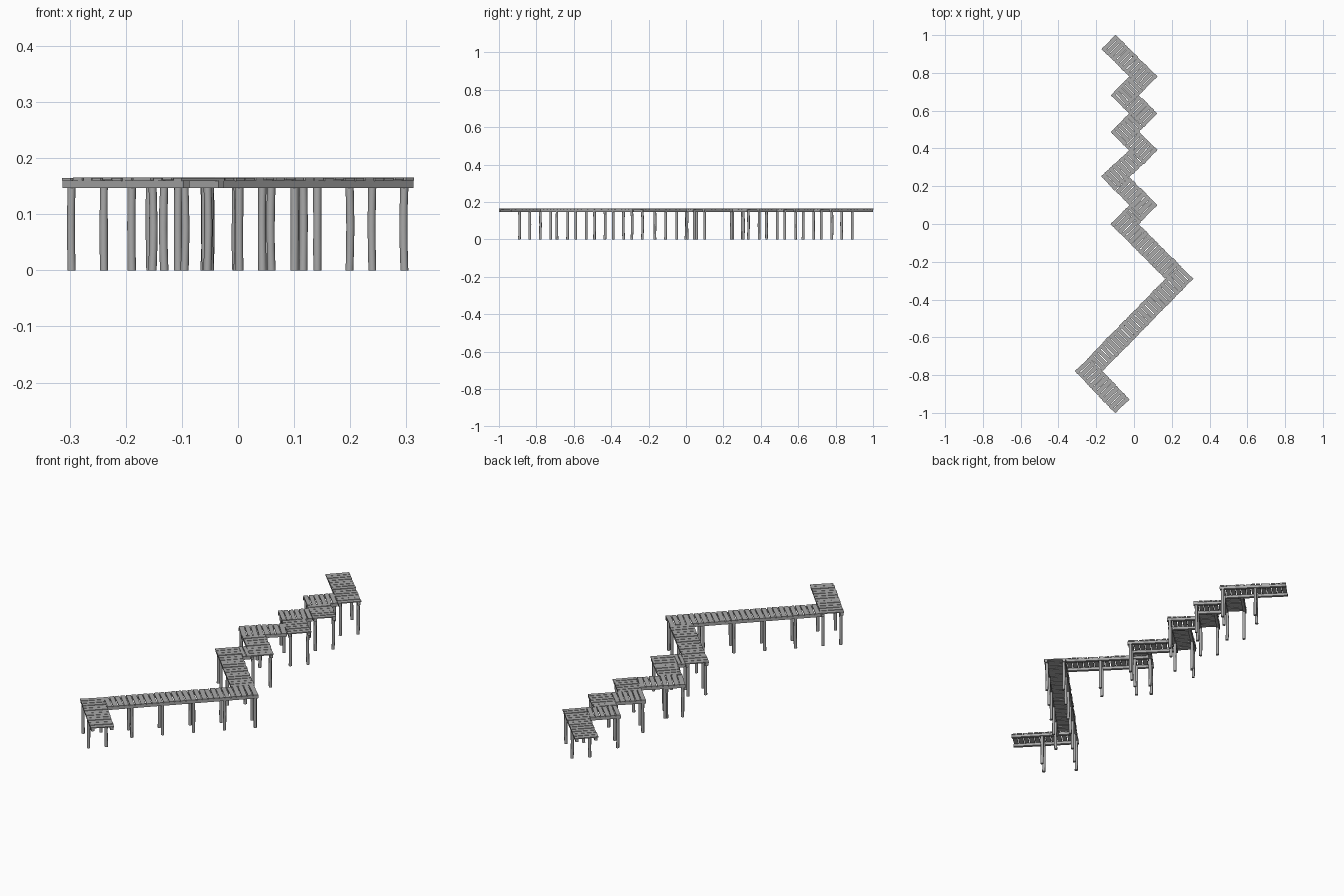
import bpy, bmesh, math, random
from mathutils import Vector, Matrix

random.seed(4)
if "Cube" in bpy.data.objects:
    bpy.data.objects.remove(bpy.data.objects["Cube"])

wood = bpy.data.materials.new("weathered grey wood")
wood.use_nodes = True
grey = (0.4, 0.4, 0.4, 1)
wood.diffuse_color = grey
wood.node_tree.nodes["Principled BSDF"].inputs["Base Color"].default_value = grey

HALF = 0.053           # half the walkway width
RAIL = 0.043           # offset of stringers from the centre line
POST = 0.04            # offset of posts from the centre line
BEAM_LOW, BEAM_TOP, DECK_TOP = 0.147, 0.16, 0.165

# Centre line of the zigzag, from front end to back end
path = [Vector(p) for p in [
    (-0.065, -0.962), (-0.24, -0.78), (0.24, -0.29), (-0.05, 0), (0.05, 0.10),
    (-0.10, 0.25), (0.05, 0.39), (-0.05, 0.487), (0.05, 0.585), (-0.05, 0.682),
    (0.05, 0.78), (-0.135, 0.965)]]


def box(bm, centre, size, angle):
    m = (Matrix.Translation(centre) @ Matrix.Rotation(angle, 4, "Z")
         @ Matrix.Diagonal((*size, 1)))
    bmesh.ops.create_cube(bm, size=1, matrix=m)


def finish(bm, name, smooth=False):
    mesh = bpy.data.meshes.new(name)
    bm.to_mesh(mesh)
    bm.free()
    mesh.materials.append(wood)
    obj = bpy.data.objects.new(name, mesh)
    bpy.context.collection.objects.link(obj)
    if smooth:
        bpy.ops.object.select_all(action="DESELECT")
        obj.select_set(True)
        bpy.context.view_layer.objects.active = obj
        bpy.ops.object.shade_smooth_by_angle(angle=math.radians(50))


def post(bm, x, y):
    # Round log, slightly bowed along its height
    bow = Vector((random.uniform(-1, 1), random.uniform(-1, 1), 0)) * 0.002
    rings = []
    for i in range(5):
        f = i / 4
        r = 0.0072 * random.uniform(0.95, 1.05)
        c = Vector((x, y, f * BEAM_TOP * 0.97)) + bow * math.sin(math.pi * f)
        rings.append([bm.verts.new(c + Vector((math.cos(a), math.sin(a), 0)) * r)
                      for a in (math.tau * k / 10 for k in range(10))])
    for low, high in zip(rings, rings[1:]):
        for k in range(10):
            n = (k + 1) % 10
            bm.faces.new((low[k], low[n], high[n], high[k]))
    bm.faces.new(rings[0][::-1])
    bm.faces.new(rings[-1])


def post_stations(i, length):
    # Distances along a leg at which a pair of posts stands
    end = length + POST
    if i == 0:
        return [end, end - 0.155]
    if i == 1:
        return [end - k * 0.14 for k in range(5)]
    if i == 2:
        return [end, end - 0.07, end - 0.235]
    if i == 3:
        return []
    if i == 4:
        return [-POST, end]
    if i == 5:
        return [0.03]
    if i == 10:
        return [-POST, 0.115]
    return [-POST]


for i, (a, b) in enumerate(zip(path, path[1:])):
    d = (b - a).normalized()
    side = Vector((-d.y, d.x))
    length = (b - a).length
    angle = math.atan2(d.y, d.x)
    # Front legs own their far corner, back legs own their near corner
    if i < 3:
        start, end = (-0.006 if i == 0 else HALF), length + HALF
    elif i == 3:
        start, end = HALF, length - HALF
    else:
        start, end = -HALF, length - (0 if i == 10 else HALF)

    # Deck planks laid across the leg
    bm = bmesh.new()
    count = max(2, round((end - start) / 0.025))
    pitch = (end - start) / count
    for k in range(count):
        p = a + d * (start + (k + 0.5) * pitch) + side * random.uniform(-0.001, 0.001)
        z = (BEAM_TOP + DECK_TOP) / 2 + random.uniform(-0.0007, 0.0007)
        box(bm, (p.x, p.y, z),
            (pitch * random.uniform(0.8, 0.9), 2 * HALF + random.uniform(-0.003, 0.002),
             DECK_TOP - BEAM_TOP), angle + random.uniform(-0.025, 0.025))
    finish(bm, f"deck_planks_{i + 1}")

    # Two stringers under the plank ends
    bm = bmesh.new()
    for s in (-1, 1):
        p = a + d * (start + end) / 2 + side * s * RAIL
        box(bm, (p.x, p.y, (BEAM_LOW + BEAM_TOP) / 2),
            (end - start, 0.014, BEAM_TOP - BEAM_LOW), angle)
    finish(bm, f"stringers_{i + 1}")

    # Pairs of posts under the stringers
    stations = post_stations(i, length)
    if stations:
        bm = bmesh.new()
        for t in stations:
            for s in (-1, 1):
                p = a + d * t + side * s * POST
                post(bm, p.x, p.y)
        finish(bm, f"posts_{i + 1}", smooth=True)
